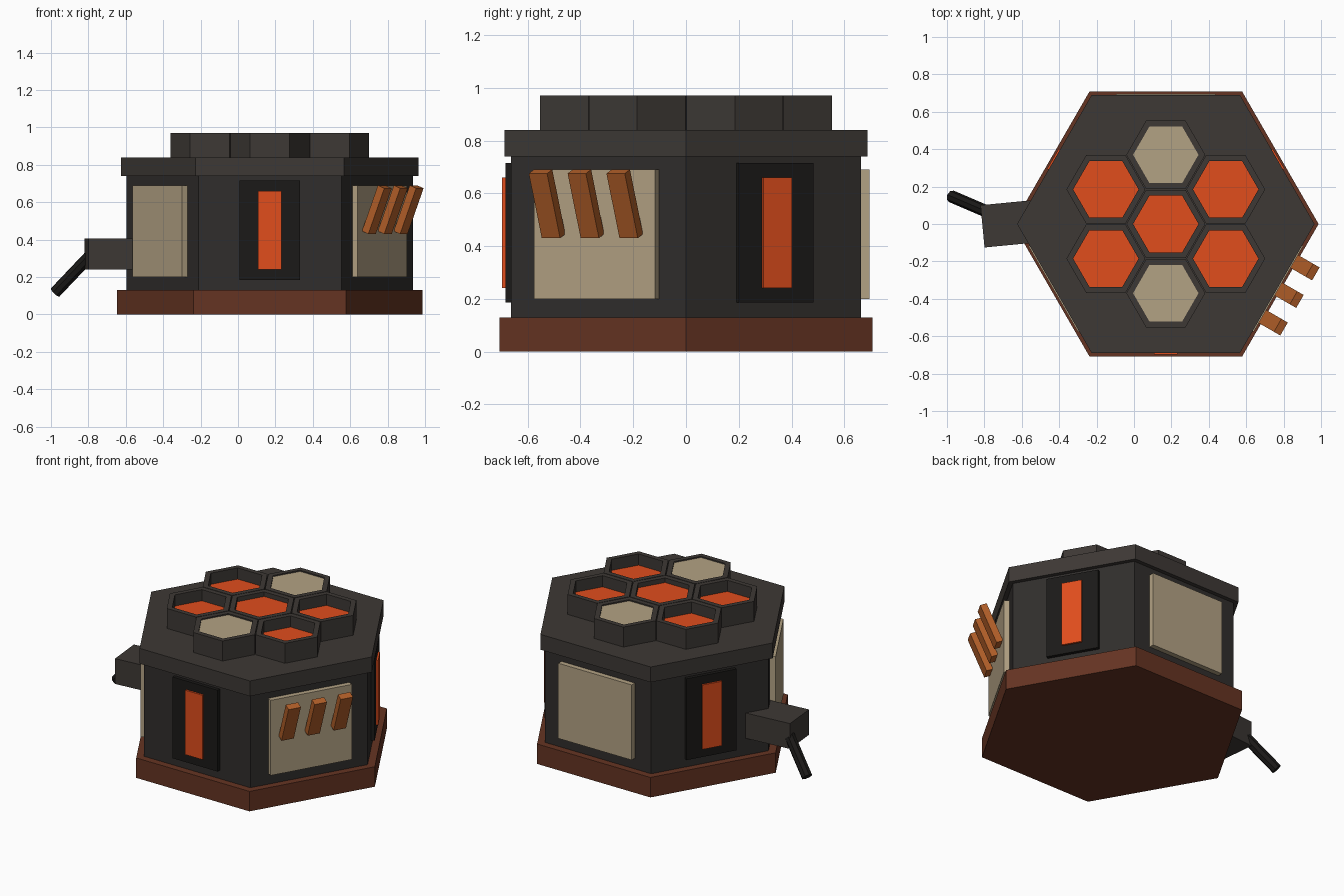
import bpy, bmesh
from math import sin, cos, pi, radians
from mathutils import Vector, Matrix

if "Cube" in bpy.data.objects:
    bpy.data.objects.remove(bpy.data.objects["Cube"])

CX = 0.17  # centre of the hexagonal hut


def material(name, rgb):
    m = bpy.data.materials.new(name)
    m.diffuse_color = (*rgb, 1)
    m.use_nodes = True
    m.node_tree.nodes["Principled BSDF"].inputs["Base Color"].default_value = m.diffuse_color
    return m


DARK = material("dark_cap", (0.047, 0.040, 0.035))
BODY = material("dark_wall", (0.030, 0.027, 0.025))
BLACK = material("black", (0.011, 0.010, 0.009))
GLOW = material("orange", (0.75, 0.075, 0.012))
CREAM = material("cream", (0.45, 0.36, 0.23))
BASE = material("red_brown", (0.13, 0.034, 0.016))
WOOD = material("wood", (0.45, 0.115, 0.022))


def finish(name, bm, mat):
    bmesh.ops.recalc_face_normals(bm, faces=bm.faces)
    me = bpy.data.meshes.new(name)
    bm.to_mesh(me)
    bm.free()
    me.materials.append(mat)
    ob = bpy.data.objects.new(name, me)
    bpy.context.collection.objects.link(ob)
    return ob


def lathe_hex(name, x, y, profile, mat, hollow=False):
    """Six-sided sweep of (radius, z) points; hollow joins last ring to first."""
    bm = bmesh.new()
    rings = [[bm.verts.new((x + r * cos(i * pi / 3), y + r * sin(i * pi / 3), z))
              for i in range(6)] for r, z in profile]
    pairs = list(zip(rings, rings[1:]))
    if hollow:
        pairs.append((rings[-1], rings[0]))
    else:
        bm.faces.new(rings[0])
        bm.faces.new(rings[-1])
    for a, b in pairs:
        for i in range(6):
            j = (i + 1) % 6
            bm.faces.new((a[i], a[j], b[j], b[i]))
    return finish(name, bm, mat)


def box(name, size, matrix, mat):
    bm = bmesh.new()
    bmesh.ops.create_cube(bm, size=1, matrix=matrix @ Matrix.Diagonal((*size, 1)))
    return finish(name, bm, mat)


def on_wall(angle, n, t, z):
    """Frame on a wall: local x points outward, local y runs along the wall."""
    return (Matrix.Translation((CX, 0, 0)) @ Matrix.Rotation(radians(angle), 4, 'Z')
            @ Matrix.Translation((n, t, z)))


# Stacked hexagonal body
lathe_hex("base_plinth", CX, 0, [(0.817, 0), (0.817, 0.13)], BASE)
lathe_hex("body", CX, 0, [(0.765, 0.13), (0.765, 0.74)], BODY)
lathe_hex("cap_slab", CX, 0, [(0.795, 0.74), (0.795, 0.84)], DARK)

# Honeycomb cells on the roof: a centre cell and a ring of six
cells = [(0, 0, 0.94, GLOW)]
for k in range(6):
    a = radians(30 + 60 * k)
    cream = k in (1, 4)
    cells.append((0.37 * cos(a), 0.37 * sin(a), 0.962 if cream else 0.897,
                  CREAM if cream else GLOW))
for k, (dx, dy, floor, mat) in enumerate(cells):
    lathe_hex(f"cell_wall_{k}", CX + dx, dy,
              [(0.211, 0.84), (0.211, 0.97), (0.175, 0.97), (0.175, 0.84)], DARK, True)
    lathe_hex(f"cell_fill_{k}", CX + dx, dy, [(0.175, 0.84), (0.175, floor)], mat)

# Alternating walls: glowing slot windows and cream panels
for k in range(3):
    a = -90 + 120 * k
    box(f"window_frame_{k}", (0.05, 0.325, 0.53), on_wall(a, 0.66, 0, 0.45), BLACK)
    box(f"window_glow_{k}", (0.05, 0.125, 0.42), on_wall(a, 0.672, 0, 0.45), GLOW)
    box(f"wall_panel_{k}", (0.05, 0.53, 0.49), on_wall(a + 60, 0.67, 0, 0.445), CREAM)

# Three slanted wooden slats on the front right panel
for k in range(3):
    m = on_wall(-30, 0.759, (k - 1) * 0.17, 0.56) @ Matrix.Rotation(radians(22), 4, 'Y')
    box(f"slat_{k}", (0.0424, 0.08, 0.264), m, WOOD)

# Side block with a slanted lever
turn = Matrix.Rotation(radians(5.5), 4, 'Z')
box("lever_block", (0.31, 0.227, 0.165),
    Matrix.Translation((-0.81, -0.0125, 0.3225)) @ turn @ Matrix.Translation((0.155, 0, 0)), DARK)
p, q = Vector((-0.977, 0.148, 0.118)), Vector((-0.79, 0.068, 0.315))
bm = bmesh.new()
rot = (q - p).to_track_quat('Z', 'Y').to_matrix().to_4x4()
bmesh.ops.create_cone(bm, cap_ends=True, segments=8, radius1=0.033, radius2=0.033,
                      depth=(q - p).length, matrix=Matrix.Translation((p + q) / 2) @ rot)
finish("lever", bm, BLACK)
